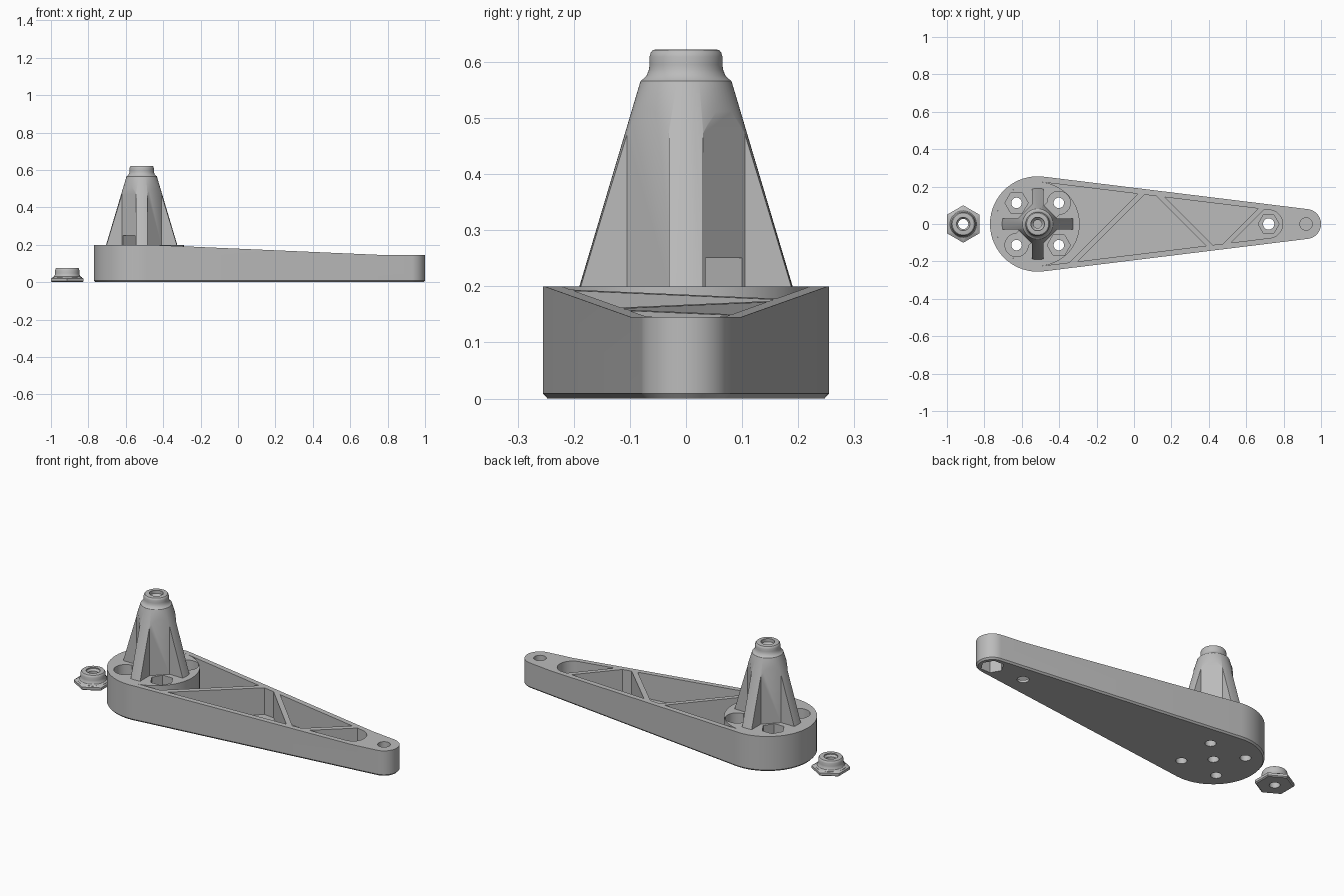
import bpy, bmesh, math
from math import cos, sin, pi
from mathutils import Matrix, Vector

cube = bpy.data.objects.get("Cube")
if cube:
    bpy.data.objects.remove(cube, do_unlink=True)

grey = bpy.data.materials.new("plain grey")
grey.use_nodes = True
COLOUR = (0.5, 0.5, 0.5, 1)
grey.diffuse_color = COLOUR
grey.node_tree.nodes["Principled BSDF"].inputs["Base Color"].default_value = COLOUR

HUB, TIP = -0.515, 0.92      # x of the two ends of the arm
BOLT = 0.113                 # bolt offset from the hub axis


def make(name, bm):
    bmesh.ops.recalc_face_normals(bm, faces=bm.faces)
    mesh = bpy.data.meshes.new(name)
    bm.to_mesh(mesh)
    bm.free()
    mesh.materials.append(grey)
    obj = bpy.data.objects.new(name, mesh)
    bpy.context.collection.objects.link(obj)
    return obj


def loft(name, rings):
    """Skin a stack of equal point rings and cap both ends."""
    bm = bmesh.new()
    loops = [[bm.verts.new(p) for p in ring] for ring in rings]
    n = len(loops[0])
    for a, b in zip(loops, loops[1:]):
        for i in range(n):
            j = (i + 1) % n
            bm.faces.new((a[i], a[j], b[j], b[i]))
    bm.faces.new(loops[0][::-1])
    bm.faces.new(loops[-1])
    return make(name, bm)


def turned(name, x, y, profile, sides=48, start=0.0):
    """Lathe a (radius, z) profile about a vertical axis."""
    angles = [start + 2 * pi * i / sides for i in range(sides)]
    return loft(name, [[(x + r * cos(a), y + r * sin(a), z) for a in angles]
                       for r, z in profile])


def post(x, y, r, z0, z1, sides=32, start=0.0):
    return turned("cutter", x, y, [(r, z0), (r, z1)], sides, start)


def bar(x, y, length, width, z0, z1, angle):
    bm = bmesh.new()
    bmesh.ops.create_cube(bm, size=1)
    place = Matrix.Translation((x, y, (z0 + z1) / 2)) @ Matrix.Rotation(angle, 4, 'Z')
    bm.transform(place @ Matrix.Diagonal((length, width, z1 - z0, 1)))
    return make("bar", bm)


def teardrop(x0, r0, x1, r1, z, n=32):
    """Outline around two circles joined by their tangents."""
    t = math.acos((r0 - r1) / (x1 - x0))
    small = [-t + 2 * t * i / n for i in range(n + 1)]
    large = [t + 2 * (pi - t) * i / n for i in range(n + 1)]
    return ([(x1 + r1 * cos(a), r1 * sin(a), z) for a in small] +
            [(x0 + r0 * cos(a), r0 * sin(a), z) for a in large])


def combine(target, others, operation='DIFFERENCE'):
    """Apply booleans one by one and discard the helpers."""
    for other in others:
        other.hide_render = True
        mod = target.modifiers.new("cut", 'BOOLEAN')
        mod.operation, mod.solver, mod.object = operation, 'EXACT', other
        graph = bpy.context.evaluated_depsgraph_get()
        mesh = bpy.data.meshes.new_from_object(target.evaluated_get(graph))
        target.modifiers.clear()
        target.data = mesh
        bpy.data.objects.remove(other, do_unlink=True)
    return target


# Arm body with a chamfered foot
arm = loft("arm", [teardrop(HUB, 0.247, TIP, 0.072, 0),
                   teardrop(HUB, 0.255, TIP, 0.08, 0.009),
                   teardrop(HUB, 0.255, TIP, 0.08, 0.2)])

# Sloping top that levels out at the tip, leaving the hub disc proud
side = [(-0.48, 0.2), (0.78, 0.145), (1.1, 0.145), (1.1, 0.3), (-0.48, 0.3)]
wedge = loft("wedge", [[(x, y, z) for x, z in side] for y in (-0.4, 0.4)])
combine(wedge, [post(HUB, 0, 0.225, -0.1, 0.4, 64)])
combine(arm, [wedge])

# Pockets between the diagonal ribs
pocket = loft("pocket", [teardrop(HUB, 0.225, 0.72, 0.075, z) for z in (0.025, 0.35)])
ribs = [bar(x, 0, 1, 0.028, 0, 0.4, a * pi / 4)
        for x, a in ((-0.12, 1), (0.289, -1), (0.6, 1))]
combine(pocket, [post(HUB, 0, 0.225, 0, 0.4, 64)] + ribs)
combine(arm, [pocket])

# Tower: cone with a rounded neck, cut back to four fins
tower = turned("tower", HUB, 0, [
    (0.196, 0.18), (0.19, 0.2), (0.081, 0.566), (0.077, 0.569), (0.07, 0.576),
    (0.066, 0.586), (0.065, 0.595), (0.065, 0.609), (0.063, 0.616),
    (0.059, 0.621), (0.054, 0.622)], 64)
corners = [(sx, sy) for sx in (-1, 1) for sy in (-1, 1)]
hollows = []
for sx, sy in corners:
    outline = [(0.03, 0.105), (0.105, 0.03), (0.4, 0.03), (0.4, 0.4), (0.03, 0.4)]
    hollows.append(loft("hollow", [[(HUB + sx * x, sy * y, z) for x, y in outline]
                                   for z in (0.1, 0.7)]))
combine(tower, hollows)
combine(arm, [tower], 'UNION')

# Bolt holes: hexagon seats on one diagonal, round ones on the other
cuts = []
for sx, sy in corners:
    x, y = HUB + sx * BOLT, sy * BOLT
    cuts.append(post(x, y, 0.028, -0.1, 0.15))
    sides = 6 if sx != sy else 32
    cuts.append(post(x, y, 0.062, 0.1, 0.25, sides))

# Diagonal slot through the tower foot, with bores above and below
cuts += [bar(HUB, 0, 0.3, 0.092, 0.1, 0.25, pi / 4),
         post(HUB, 0, 0.028, -0.1, 0.15),
         turned("bore", HUB, 0, [(0.022, 0.3), (0.022, 0.59), (0.036, 0.604), (0.036, 0.7)])]

# Tip holes: one through the last pocket, one blind with a hexagon seat below
cuts += [post(0.72, 0, 0.03, -0.1, 0.1),
         post(0.72, 0, 0.056, 0.014, 0.1, 6),
         post(TIP, 0, 0.033, 0.075, 0.3),
         post(TIP, 0, 0.06, -0.1, 0.07, 6)]
combine(arm, cuts)

# Loose flanged cap nut
flange = turned("cap_nut", -0.913, 0, [(0.093, 0), (0.1, 0.005), (0.1, 0.019), (0.085, 0.026)],
                6, pi / 6)
collar = turned("collar", -0.913, 0, [
    (0.08, 0.015), (0.08, 0.025), (0.071, 0.03), (0.066, 0.04), (0.065, 0.048),
    (0.065, 0.063), (0.063, 0.07), (0.059, 0.075), (0.054, 0.076)])
combine(flange, [collar], 'UNION')
combine(flange, [turned("bore", -0.913, 0, [(0.027, -0.1), (0.027, 0.06), (0.036, 0.07), (0.036, 0.2)])])

# Smooth the round surfaces, keep edges crisp
bpy.ops.object.select_all(action='DESELECT')
for obj in (arm, flange):
    obj.select_set(True)
    bpy.context.view_layer.objects.active = obj
bpy.ops.object.shade_smooth_by_angle(angle=math.radians(30))
